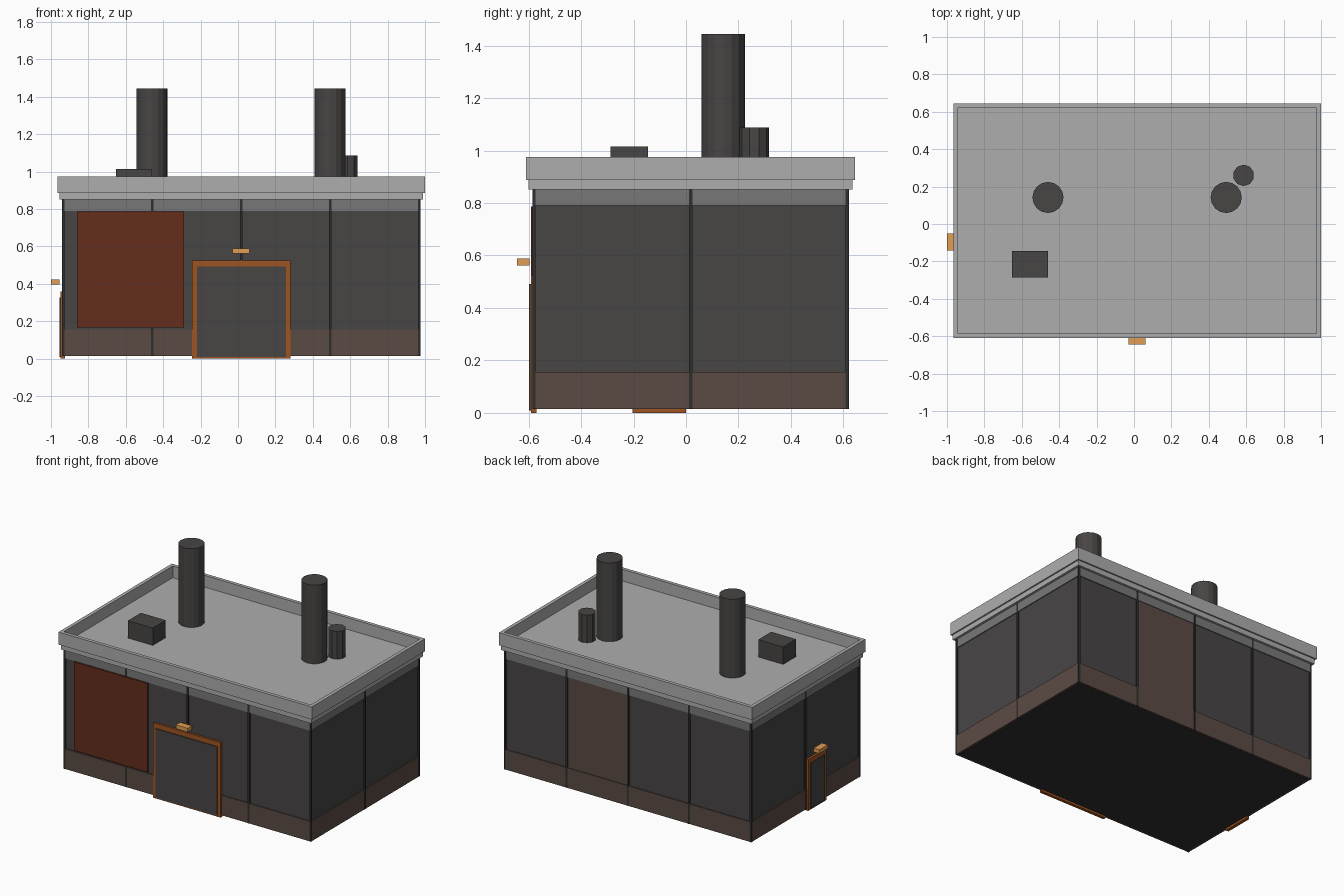
import bpy, bmesh

if "Cube" in bpy.data.objects:
    bpy.data.objects.remove(bpy.data.objects["Cube"])

CX, CY = 0.0175, 0.0175      # building centre
HX, HY = 0.95, 0.595         # wall half sizes


def mat(name, r, g, b):
    m = bpy.data.materials.new(name)
    m.diffuse_color = (r, g, b, 1)
    m.use_nodes = True
    m.node_tree.nodes["Principled BSDF"].inputs["Base Color"].default_value = m.diffuse_color
    return m


DARK = mat("dark_wall", 0.065, 0.06, 0.06)
SEAM = mat("seam_dark", 0.03, 0.028, 0.028)
BROWN = mat("brown", 0.105, 0.07, 0.057)
TRIM = mat("trim_grey", 0.19, 0.19, 0.19)
LIGHT = mat("cornice_grey", 0.42, 0.42, 0.42)
RED = mat("rust_red", 0.13, 0.026, 0.012)
ORANGE = mat("orange", 0.35, 0.09, 0.015)
AMBER = mat("amber", 0.75, 0.34, 0.09)
METAL = mat("stack_metal", 0.065, 0.06, 0.058)


def finish(name, bm, m):
    me = bpy.data.meshes.new(name)
    bm.to_mesh(me)
    bm.free()
    me.materials.append(m)
    ob = bpy.data.objects.new(name, me)
    bpy.context.collection.objects.link(ob)
    return ob


def box(name, x, y, z, m):
    bm = bmesh.new()
    bmesh.ops.create_cube(bm, size=1)
    for v in bm.verts:
        v.co = [r[0] if c < 0 else r[1] for r, c in zip((x, y, z), v.co)]
    return finish(name, bm, m)


def slab(name, hx, hy, z, m):
    return box(name, (CX - hx, CX + hx), (CY - hy, CY + hy), z, m)


def stack(name, x, y, r, top, sides):
    bpy.ops.mesh.primitive_cylinder_add(vertices=sides, radius=r, depth=top - 0.88,
                                        location=(x, y, (top + 0.88) / 2))
    ob = bpy.context.object
    ob.name = name
    ob.data.materials.append(METAL)


# Body: walls, plinth and frieze
slab("walls", HX, HY, (0.10, 0.86), DARK)
slab("plinth", 0.9575, 0.6025, (0.015, 0.155), BROWN)
slab("floor", 0.945, 0.59, (0.014, 0.02), SEAM)
slab("frieze", 0.956, 0.601, (0.79, 0.855), TRIM)

# Seam strips between wall modules, and corner posts
SX, SY, W, ZS = 0.9585, 0.6035, 0.007, (0.0145, 0.853)
for i in (-1, 0, 1):
    x = CX + i * HX / 2
    slab_y = (CY - SY, CY + SY)
    for s in (-1, 1):
        y = sorted((CY + s * (HY - 0.01), CY + s * SY))
        box("wall_seam", (x - W, x + W), y, ZS, SEAM)
for s in (-1, 1):
    x = sorted((CX + s * (HX - 0.01), CX + s * SX))
    box("side_seam", x, (CY - W, CY + W), ZS, SEAM)
    for t in (-1, 1):
        y = sorted((CY + t * (HY - 0.004), CY + t * SY))
        xc = sorted((CX + s * (HX - 0.004), CX + s * SX))
        box("corner_post", xc, y, ZS, SEAM)

# Brown module on the back wall
box("back_panel", (CX + W, CX + HX / 2 - W), (CY + HY - 0.02, CY + HY + 0.002),
    (0.15, 0.792), BROWN)

# Roof deck and raised parapet ring
slab("roof_deck", 0.972, 0.617, (0.852, 0.893), LIGHT)
bm = bmesh.new()
bmesh.ops.create_grid(bm, x_segments=1, y_segments=1, size=1)
for v in bm.verts:
    v.co = (CX + v.co.x * 0.982, CY + v.co.y * 0.627, 0.887)
bmesh.ops.inset_region(bm, faces=bm.faces[:], thickness=0.035, use_boundary=True)
inner = [f for f in bm.faces if all(not e.is_boundary for e in f.edges)]
bmesh.ops.delete(bm, geom=inner, context='FACES')
ring = bm.faces[:]
bottom = bmesh.ops.duplicate(bm, geom=bm.verts[:] + bm.edges[:] + ring)
up = bmesh.ops.extrude_face_region(bm, geom=ring)
for g in up["geom"]:
    if isinstance(g, bmesh.types.BMVert):
        g.co.z = 0.975
bmesh.ops.remove_doubles(bm, verts=bm.verts[:], dist=0.0001)
bmesh.ops.recalc_face_normals(bm, faces=bm.faces[:])
finish("parapet", bm, LIGHT)

# Roof stacks and vent box
stack("left_chimney", -0.46, 0.142, 0.083, 1.445, 16)
stack("right_chimney", 0.493, 0.142, 0.083, 1.445, 16)
stack("small_pipe", 0.586, 0.26, 0.057, 1.087, 10)
box("roof_vent", (-0.653, -0.46), (-0.287, -0.144), (0.88, 1.015), METAL)

# Rust panel on the front
box("rust_panel", (-0.86, -0.288), (-0.59, -0.56), (0.166, 0.787), RED)

# Front door, frame and lamp
box("front_door_frame", (-0.245, 0.28), (-0.591, -0.57), (0.0, 0.526), ORANGE)
box("front_door", (-0.22, 0.256), (-0.598, -0.575), (0.01, 0.492), DARK)
box("front_lamp", (-0.03, 0.062), (-0.645, -0.597), (0.561, 0.588), AMBER)

# Left side door, frame and lamp
box("side_door_frame", (-0.948, -0.925), (-0.203, 0.0), (0.0, 0.36), ORANGE)
box("side_door", (-0.955, -0.93), (-0.178, -0.024), (0.01, 0.328), DARK)
box("side_lamp", (-1.0, -0.954), (-0.143, -0.05), (0.396, 0.423), AMBER)
